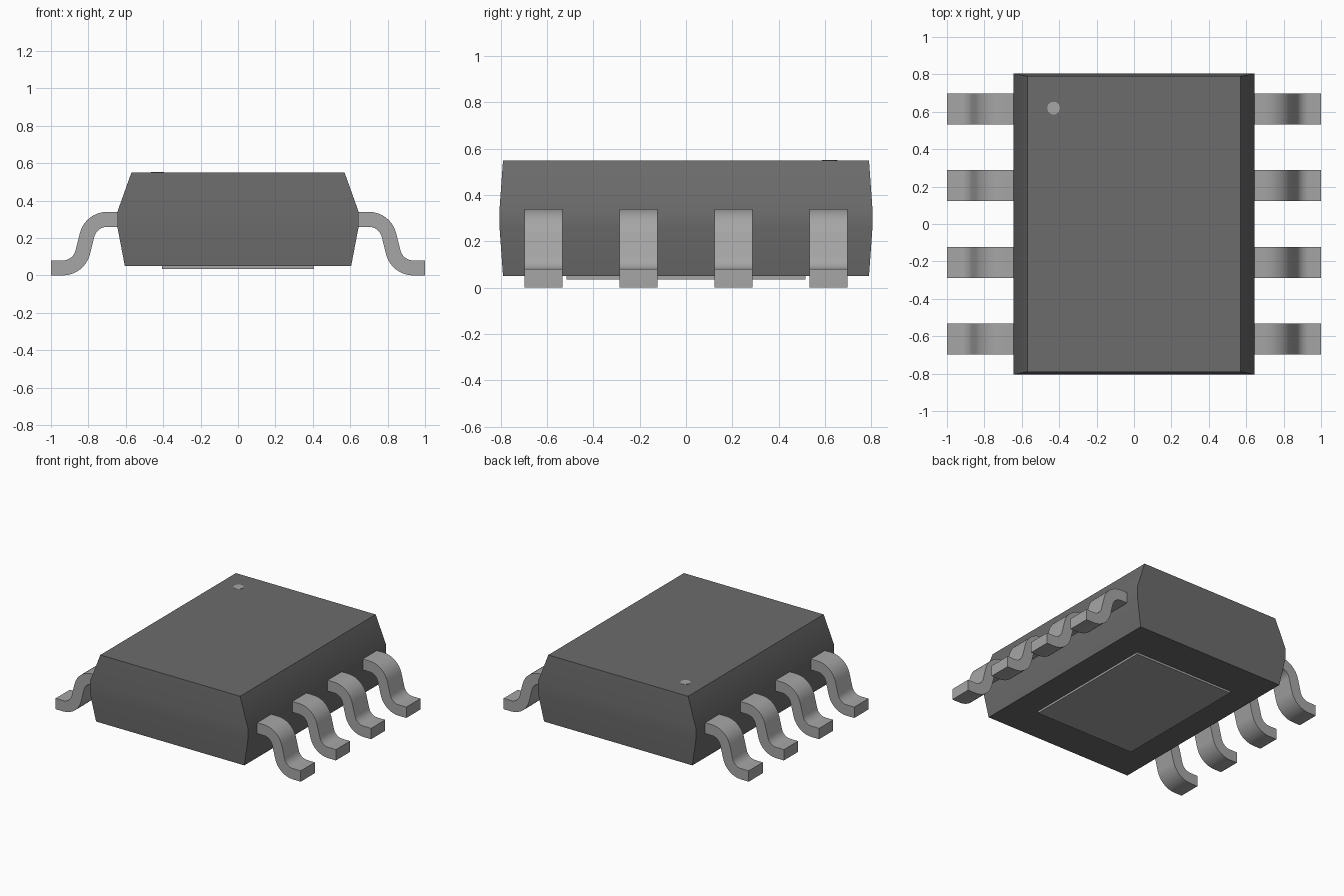
import bpy, bmesh, math

cube = bpy.data.objects.get("Cube")
if cube:
    bpy.data.objects.remove(cube, do_unlink=True)


def material(name, v):
    m = bpy.data.materials.new(name)
    m.use_nodes = True
    m.diffuse_color = (v, v, v, 1)
    m.node_tree.nodes["Principled BSDF"].inputs["Base Color"].default_value = (v, v, v, 1)
    return m


BODY = material("dark grey plastic", 0.15)
METAL = material("grey metal", 0.38)


def loft(name, rings, mat):
    """Skin equal-length rings of points and cap both ends."""
    bm = bmesh.new()
    vs = [[bm.verts.new(p) for p in ring] for ring in rings]
    n = len(vs[0])
    for a, b in zip(vs, vs[1:]):
        for i in range(n):
            bm.faces.new((a[i], a[(i + 1) % n], b[(i + 1) % n], b[i]))
    bm.faces.new(vs[0])
    bm.faces.new(vs[-1])
    bmesh.ops.recalc_face_normals(bm, faces=bm.faces)
    me = bpy.data.meshes.new(name)
    bm.to_mesh(me)
    bm.free()
    me.materials.append(mat)
    ob = bpy.data.objects.new(name, me)
    bpy.context.collection.objects.link(ob)
    bpy.ops.object.select_all(action='DESELECT')
    ob.select_set(True)
    bpy.context.view_layer.objects.active = ob
    bpy.ops.object.shade_smooth_by_angle(angle=math.radians(30))
    return ob


def rect(hx, hy, z):
    return [(-hx, -hy, z), (hx, -hy, z), (hx, hy, z), (-hx, hy, z)]


# Package body, widest in the band where the leads come out
loft("package_body", [rect(0.605, 0.79, 0.05), rect(0.645, 0.805, 0.26),
                      rect(0.645, 0.805, 0.34), rect(0.57, 0.79, 0.55)], BODY)

# Thermal pad under the body
loft("thermal_pad", [rect(0.405, 0.515, 0.035), rect(0.405, 0.515, 0.052)], METAL)

# Round marker on the top, at the back right corner
circle = [(-0.43 + 0.035 * math.cos(a), 0.62 + 0.035 * math.sin(a))
          for a in (math.tau * i / 10 for i in range(10))]
loft("corner_marker", [[(x, y, z) for x, y in circle] for z in (0.548, 0.552)], METAL)

# Gull-wing lead path: (x, z, downward slope angle)
R, SLOPE, STEPS, HALF_T, HALF_W = 0.11, math.radians(75), 8, 0.04, 0.0825
path = [(0.62, 0.30, 0)]
for i in range(STEPS + 1):
    a = SLOPE * i / STEPS
    path.append((0.70 + R * math.sin(a), 0.30 - R * (1 - math.cos(a)), a))
for i in range(STEPS, -1, -1):
    a = SLOPE * i / STEPS
    path.append((0.937 - R * math.sin(a), 0.04 + R * (1 - math.cos(a)), a))
path.append((1.0, 0.04, 0))


def lead(name, side, y):
    rings = []
    for x, z, a in path:
        dx, dz = HALF_T * math.sin(a), HALF_T * math.cos(a)
        rings.append([(side * (x + s * dx), y + w * HALF_W, z + s * dz)
                      for s, w in ((-1, -1), (1, -1), (1, 1), (-1, 1))])
    loft(name, rings, METAL)


# Four leads on each side
for side, label in ((1, "left"), (-1, "right")):
    for i, y in enumerate((-0.615, -0.205, 0.205, 0.615)):
        lead(f"{label}_lead_{i + 1}", side, y)
